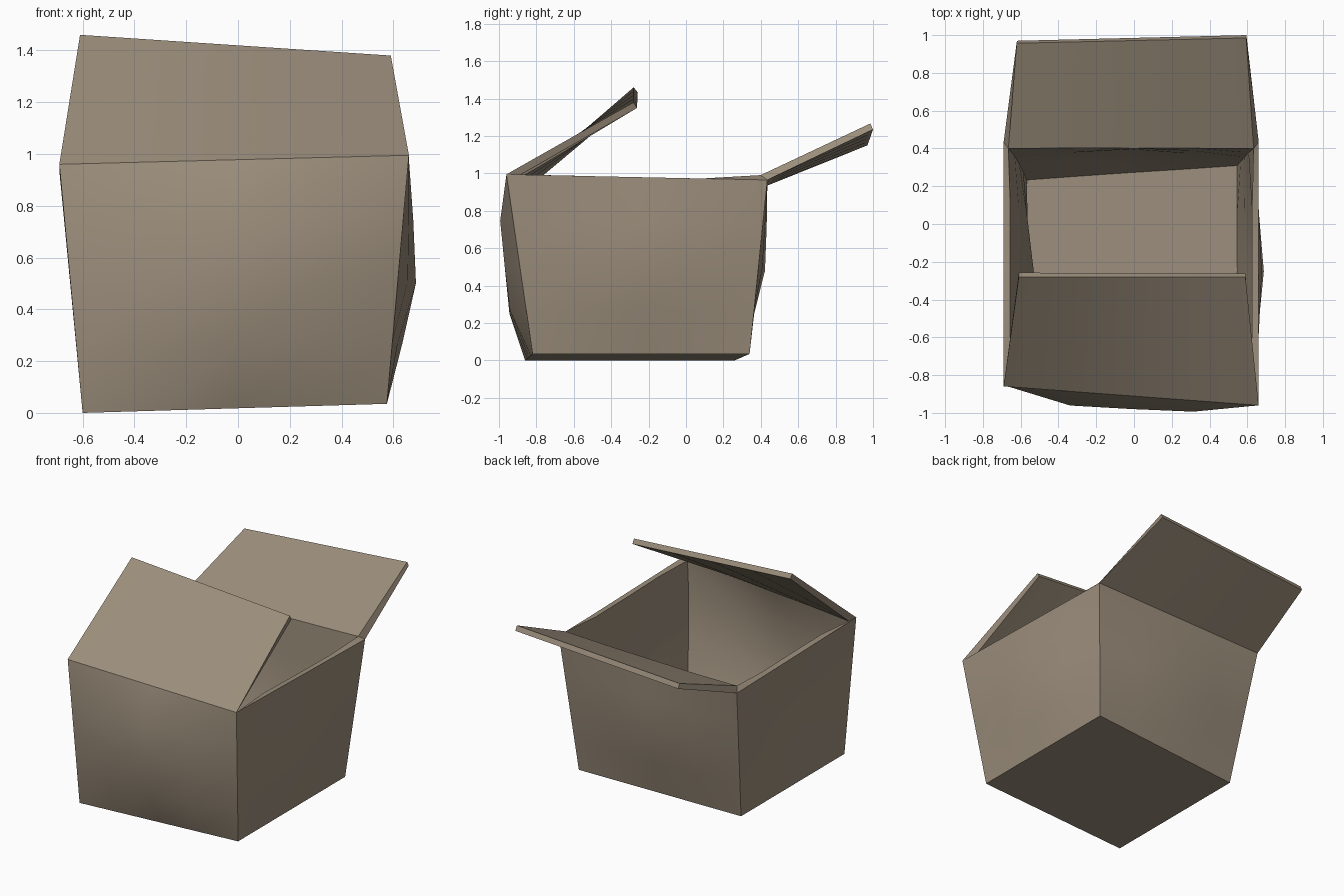
import bpy
import bmesh
from mathutils import Vector as V

if "Cube" in bpy.data.objects:
    bpy.data.objects.remove(bpy.data.objects["Cube"])

N = 4             # segments along each panel edge
THICK = 0.035     # cardboard thickness

# Outer corners: bottom (0) and top (1) of front/back, left/right
FL0, FR0 = V((-0.60, -0.86, 0.0)), V((0.575, -0.82, 0.035))
BL0, BR0 = V((-0.60, 0.26, 0.0)), V((0.575, 0.34, 0.035))
FL1, FR1 = V((-0.69, -0.86, 0.96)), V((0.66, -0.96, 0.995))
BL1, BR1 = V((-0.69, 0.435, 0.935)), V((0.66, 0.435, 0.965))

bm = bmesh.new()


def panel(a, b, c, d, rows=N, bulge=0.0, shoulder=0.55):
    """Quad grid a-b-c-d (counter-clockwise from outside), bulged in the middle."""
    n = (b - a).cross(d - a).normalized()

    def weight(t):
        if t in (0.0, 1.0):
            return 0.0
        return 1.0 if t == 0.5 else shoulder

    grid = []
    for j in range(rows + 1):
        v = j / rows
        row = []
        for i in range(N + 1):
            u = i / N
            p = a.lerp(b, u).lerp(d.lerp(c, u), v)
            row.append(bm.verts.new(p + n * bulge * weight(u) * weight(v)))
        grid.append(row)
    for j in range(rows):
        for i in range(N):
            bm.faces.new((grid[j][i], grid[j][i + 1],
                          grid[j + 1][i + 1], grid[j + 1][i]))


# Floor
panel(FL0, BL0, BR0, FR0)
# Walls: front, right and back bulge out, left is dented in
panel(FL0, FR0, FR1, FL1, bulge=0.09, shoulder=0.97)
panel(FR0, BR0, BR1, FR1, bulge=0.07)
panel(BR0, BL0, BL1, BR1, bulge=0.055)
panel(BL0, FL0, FL1, BL1, bulge=-0.08)
# Front flap folded inwards, back flap folded outwards
panel(FL1, FR1, V((0.59, -0.28, 1.38)), V((-0.61, -0.28, 1.46)), rows=1)
panel(BR1, BL1, V((-0.62, 0.97, 1.15)), V((0.595, 1.0, 1.235)), rows=1)

bmesh.ops.remove_doubles(bm, verts=bm.verts[:], dist=0.0005)
mesh = bpy.data.meshes.new("open_box")
bm.to_mesh(mesh)
bm.free()
box = bpy.data.objects.new("open_box", mesh)
bpy.context.collection.objects.link(box)
bpy.context.view_layer.objects.active = box
box.select_set(True)

# Cardboard thickness, grown inwards
solid = box.modifiers.new("thickness", 'SOLIDIFY')
solid.thickness = THICK
solid.offset = -1
solid.use_even_offset = True
bpy.ops.object.modifier_apply(modifier=solid.name)
bpy.ops.object.shade_smooth_by_angle(angle=0.6)

# Cardboard colour
mat = bpy.data.materials.new("cardboard")
mat.diffuse_color = (0.33, 0.27, 0.20, 1.0)
mat.use_nodes = True
mat.node_tree.nodes["Principled BSDF"].inputs["Base Color"].default_value = mat.diffuse_color
box.data.materials.append(mat)
